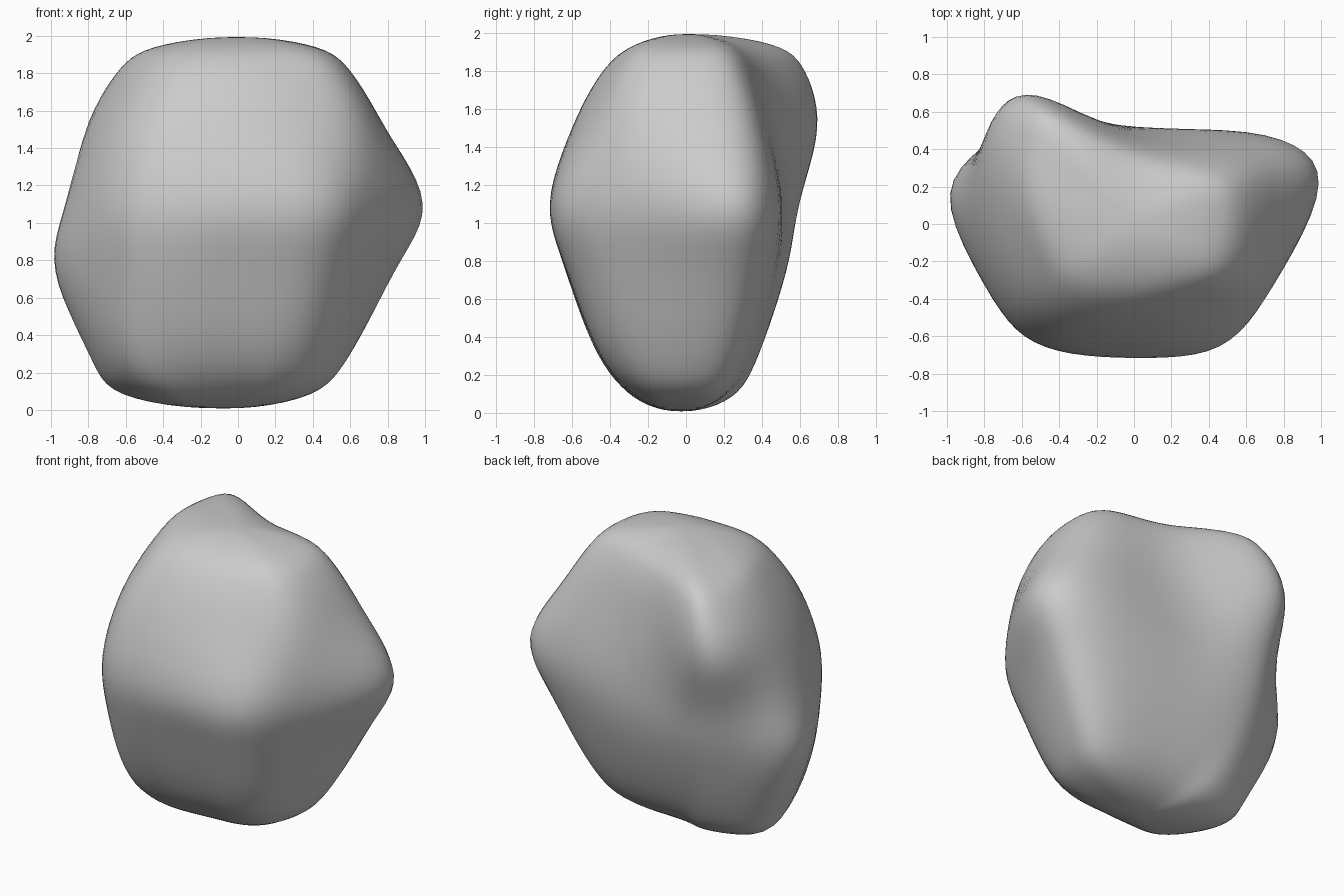
import bpy
import bmesh
from math import radians, cos, sin
from mathutils import Vector

cube = bpy.data.objects.get("Cube")
if cube:
    bpy.data.objects.remove(cube, do_unlink=True)

# Directions of the boulder's corners and hollows, in degrees around z
ANGLES = (13, 34, 90, 127, 144, 170, 209, 234, 270, 305, 335)

# Height of each cross-section and its radius in every direction
SECTIONS = (
    (.08, (.42, .33, .20, .27, .43, .68, .52, .34, .26, .30, .38)),
    (.30, (.63, .56, .36, .47, .63, .83, .74, .57, .46, .53, .56)),
    (.75, (.88, .78, .50, .67, .81, 1.05, .84, .76, .63, .72, .72)),
    (1.1, (1.07, .88, .51, .75, .88, .96, .86, .83, .73, .83, .82)),
    (1.5, (.82, .73, .46, .90, .96, .83, .75, .71, .60, .65, .77)),
    (1.8, (.63, .56, .40, .82, .79, .65, .56, .52, .44, .48, .62)),
    (1.94, (.45, .40, .28, .61, .55, .47, .38, .32, .27, .32, .43)),
)
BOTTOM, TOP = Vector((-.08, -.03, 0)), Vector((0, 0, 2))
STEPS = 6


def spline(a, b, c, d, t):
    """Smooth curve from b to c, with a and d as outer neighbours."""
    return (b * 2 + (c - a) * t + (a * 2 - b * 5 + c * 4 - d) * t ** 2
            + (b * 3 - a - c * 3 + d) * t ** 3) / 2


def refine(points, segments):
    """Evaluate the spline over the given segment start indices."""
    count = len(points)
    return [spline(points[i - 1], points[i], points[(i + 1) % count],
                   points[(i + 2) % count], step / STEPS)
            for i in segments for step in range(STEPS)]


def mirrored(point, pole):
    """Carry a meridian over the pole."""
    return Vector((pole.x * 2 - point.x, pole.y * 2 - point.y, point.z))


def ring(height, radii):
    """Closed outline of one cross-section."""
    corners = [Vector((r * cos(radians(a)), r * sin(radians(a)), height))
               for a, r in zip(ANGLES, radii)]
    return refine(corners, range(len(corners)))


# Smooth meridians running from the underside to the crown
meridians = []
for column in zip(*(ring(*section) for section in SECTIONS)):
    path = [mirrored(column[0], BOTTOM), BOTTOM, *column,
            TOP, mirrored(column[-1], TOP)]
    meridians.append(refine(path, range(1, len(path) - 2))[1:])

# Boulder skin
bm = bmesh.new()
grid = [[bm.verts.new(p) for p in line] for line in meridians]
base, crown = bm.verts.new(BOTTOM), bm.verts.new(TOP)
for i, line in enumerate(grid):
    after = grid[(i + 1) % len(grid)]
    bm.faces.new((base, after[0], line[0]))
    bm.faces.new((crown, line[-1], after[-1]))
    for j in range(len(line) - 1):
        bm.faces.new((line[j], after[j], after[j + 1], line[j + 1]))

# Weathered, softened ridges
for _ in range(11):
    bmesh.ops.smooth_vert(bm, verts=bm.verts, factor=.5, use_axis_x=True,
                          use_axis_y=True, use_axis_z=True)
bmesh.ops.recalc_face_normals(bm, faces=bm.faces)

mesh = bpy.data.meshes.new("boulder")
bm.to_mesh(mesh)
bm.free()
boulder = bpy.data.objects.new("boulder", mesh)
bpy.context.collection.objects.link(boulder)

# Plain grey stone
GREY = (.6, .6, .6, 1)
stone = bpy.data.materials.new("grey stone")
stone.use_nodes = True
stone.diffuse_color = GREY
shader = next(n for n in stone.node_tree.nodes if n.type == "BSDF_PRINCIPLED")
shader.inputs["Base Color"].default_value = GREY
mesh.materials.append(stone)

# Smooth shading
for polygon in mesh.polygons:
    polygon.use_smooth = True
